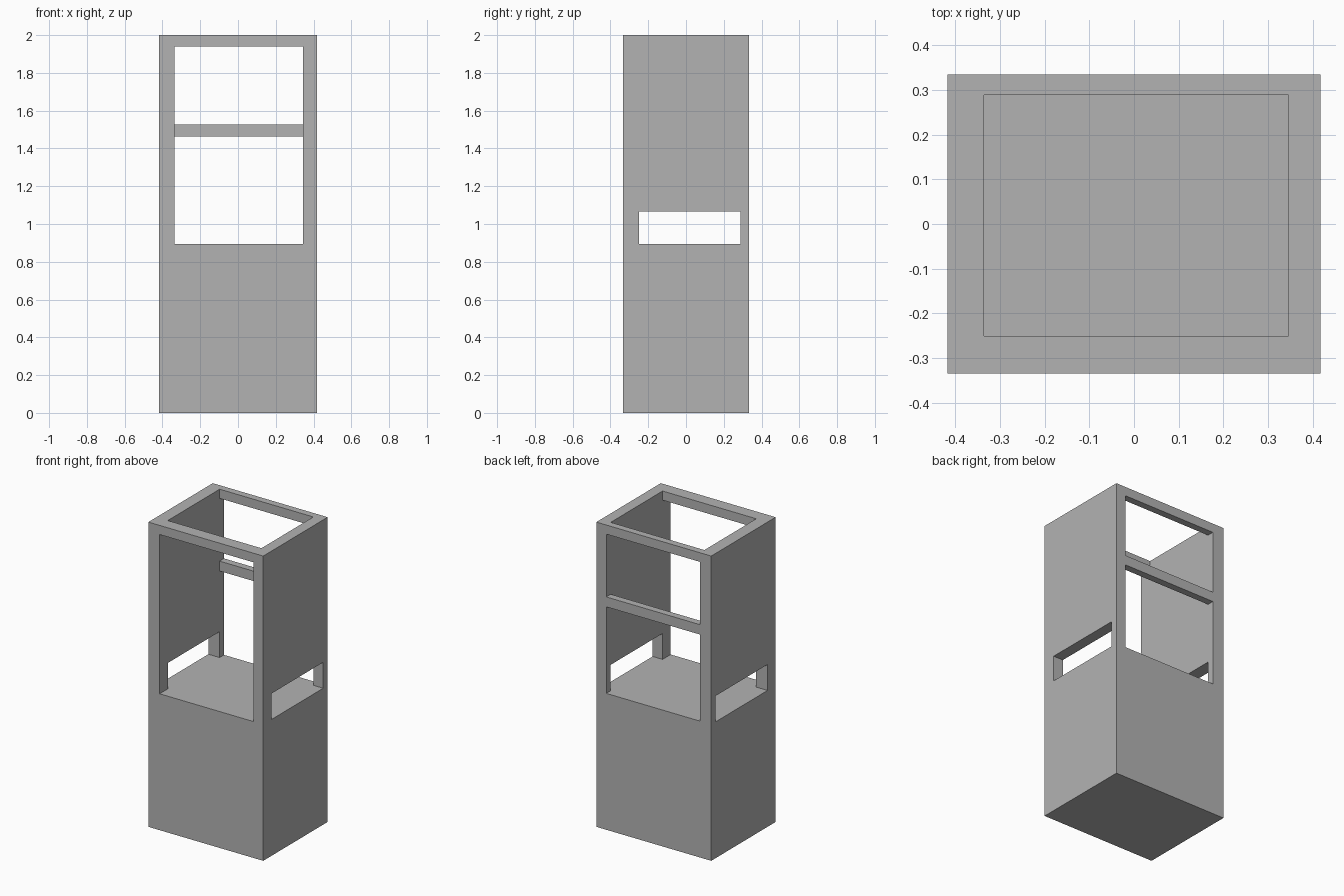
import bpy
import bmesh

# Remove the default cube
default = bpy.data.objects.get("Cube")
if default:
    bpy.data.objects.remove(default, do_unlink=True)

# Single grey finish
grey = bpy.data.materials.new("grey")
grey.use_nodes = True
colour = (0.45, 0.45, 0.45, 1.0)
grey.diffuse_color = colour
grey.node_tree.nodes["Principled BSDF"].inputs["Base Color"].default_value = colour


def box(name, x, y, z):
    """Box spanning the given (min, max) ranges."""
    bm = bmesh.new()
    bmesh.ops.create_cube(bm, size=1.0)
    for v in bm.verts:
        v.co = [r[1] if c > 0 else r[0] for c, r in zip(v.co, (x, y, z))]
    mesh = bpy.data.meshes.new(name)
    bm.to_mesh(mesh)
    bm.free()
    mesh.materials.append(grey)
    obj = bpy.data.objects.new(name, mesh)
    bpy.context.collection.objects.link(obj)
    return obj


def cut(target, cutter):
    """Subtract the cutter from the target and discard it."""
    cutter.hide_render = True
    mod = target.modifiers.new("cut", 'BOOLEAN')
    mod.operation = 'DIFFERENCE'
    mod.solver = 'EXACT'
    mod.object = cutter
    bpy.context.view_layer.objects.active = target
    bpy.ops.object.modifier_apply(modifier=mod.name)
    bpy.data.objects.remove(cutter, do_unlink=True)


# Main dimensions
inner_x, inner_y = (-0.335, 0.345), (-0.25, 0.288)
floor, head = 0.895, 1.94
rail = (1.463, 1.528)

# Solid cabinet with an open-topped room above the floor level
cabinet = box("cabinet", (-0.417, 0.417), (-0.334, 0.334), (0, 2))
cut(cabinet, box("room_cutter", inner_x, inner_y, (floor, 2.2)))

# Tall front opening, and two back openings separated by a rail
cut(cabinet, box("front_cutter", inner_x, (-0.6, 0), (floor, head)))
cut(cabinet, box("back_low_cutter", inner_x, (0, 0.6), (floor, rail[0])))
cut(cabinet, box("back_high_cutter", inner_x, (0, 0.6), (rail[1], head)))

# Low slots through both side walls
cut(cabinet, box("side_cutter", (-0.8, 0.8), inner_y, (floor, 1.065)))
